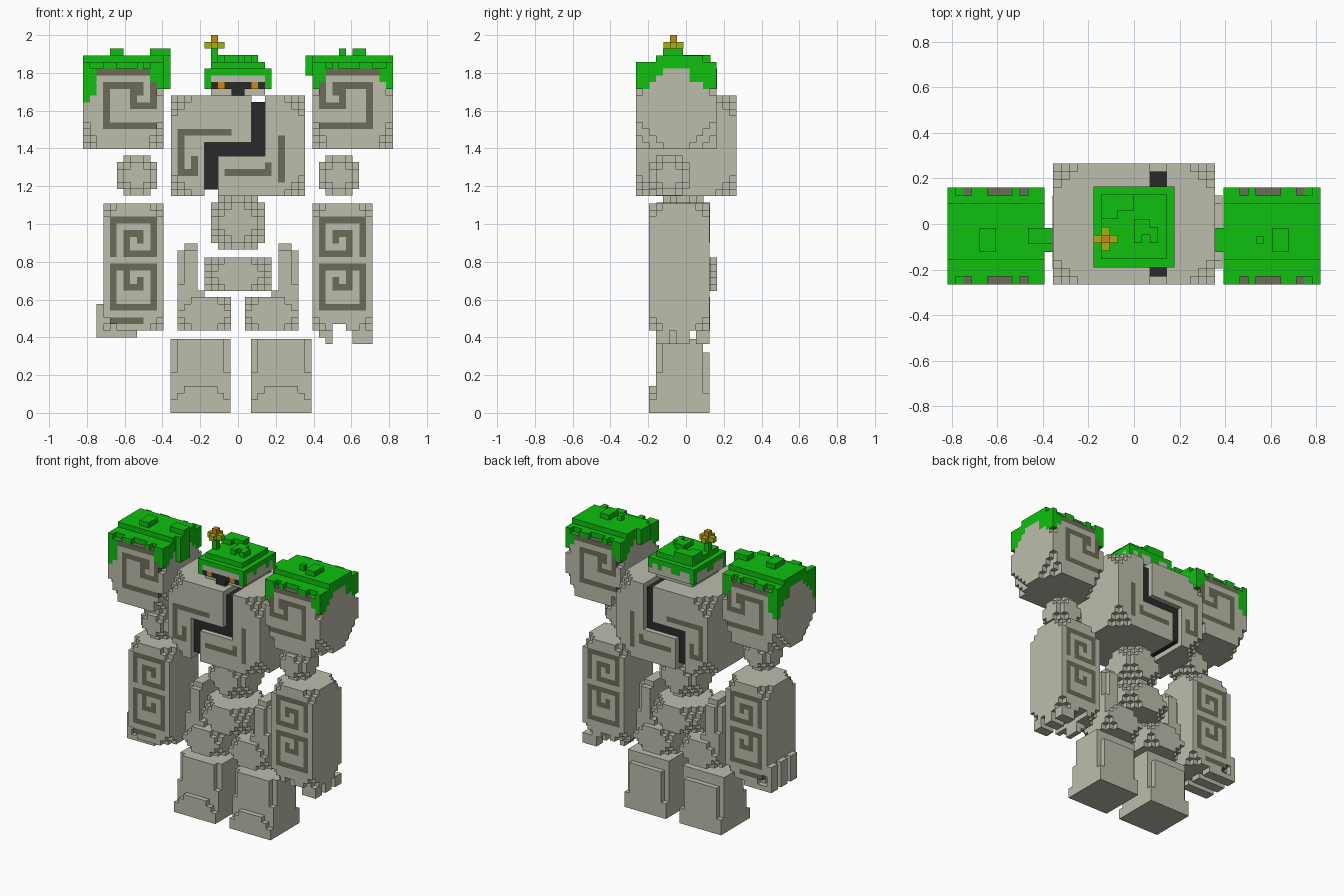
import bpy, bmesh

if "Cube" in bpy.data.objects:
    bpy.data.objects.remove(bpy.data.objects["Cube"])

V = 0.0355  # edge length of one block
STONE, CARVED, MOSS, BLACK, PETAL, ORANGE = range(6)


def make_material(name, rgb):
    lin = [((c / 255 + 0.055) / 1.055) ** 2.4 if c > 10 else c / 255 / 12.92 for c in rgb]
    mat = bpy.data.materials.new(name)
    mat.use_nodes = True
    mat.diffuse_color = (*lin, 1)
    mat.node_tree.nodes["Principled BSDF"].inputs["Base Color"].default_value = (*lin, 1)
    return mat


MATS = [make_material("stone", (188, 188, 172)), make_material("carved stone", (108, 108, 88)),
        make_material("moss", (14, 192, 14)), make_material("black", (42, 42, 42)),
        make_material("petal yellow", (166, 176, 16)), make_material("orange", (204, 138, 22))]


def fill(vox, x, y, z, mat):
    """Fill an inclusive range of blocks."""
    for i in range(x[0], x[1] + 1):
        for j in range(y[0], y[1] + 1):
            for k in range(z[0], z[1] + 1):
                vox[i, j, k] = mat


def cut(vox, x, y, z):
    for c in list(vox):
        if all(r[0] <= n <= r[1] for n, r in zip(c, (x, y, z))):
            del vox[c]


def rounded(nx, ny, nz, corner, weight=(1, 1, 1), edge=0):
    """Stone box with stepped corners, and optionally stepped edges."""
    vox = {}
    fill(vox, (0, nx - 1), (0, ny - 1), (0, nz - 1), STONE)
    for c in list(vox):
        d = [min(a, n - 1 - a) for a, n in zip(c, (nx, ny, nz))]
        s = sorted(d)
        if sum(a * w for a, w in zip(d, weight)) < corner or s[0] + s[1] < edge:
            del vox[c]
    return vox


def paint(vox, rects, ny, mat):
    """Colour front and back surface blocks inside (x0, x1, z0, z1) rectangles."""
    for x0, x1, z0, z1 in rects:
        for c in vox:
            if c[1] in (0, ny - 1) and x0 <= c[0] <= x1 and z0 <= c[2] <= z1:
                vox[c] = mat


def mirrored(vox, nx):
    return {(nx - 1 - i, j, k): m for (i, j, k), m in vox.items()}


# Each side of a block: direction and its four corners
SIDES = [((1, 0, 0), ((1, 0, 0), (1, 1, 0), (1, 1, 1), (1, 0, 1))),
         ((-1, 0, 0), ((0, 0, 0), (0, 0, 1), (0, 1, 1), (0, 1, 0))),
         ((0, 1, 0), ((0, 1, 0), (0, 1, 1), (1, 1, 1), (1, 1, 0))),
         ((0, -1, 0), ((0, 0, 0), (1, 0, 0), (1, 0, 1), (0, 0, 1))),
         ((0, 0, 1), ((0, 0, 1), (1, 0, 1), (1, 1, 1), (0, 1, 1))),
         ((0, 0, -1), ((0, 0, 0), (0, 1, 0), (1, 1, 0), (1, 0, 0)))]


def build(name, vox, origin):
    """Make a mesh from the exposed block sides."""
    bm = bmesh.new()
    verts = {}
    for c, mat in vox.items():
        for d, corners in SIDES:
            if tuple(a + b for a, b in zip(c, d)) in vox:
                continue
            loop = []
            for q in corners:
                p = tuple(a + b for a, b in zip(c, q))
                if p not in verts:
                    verts[p] = bm.verts.new([o + a * V for o, a in zip(origin, p)])
                loop.append(verts[p])
            bm.faces.new(loop).material_index = mat
    mesh = bpy.data.meshes.new(name)
    for m in MATS:
        mesh.materials.append(m)
    bm.to_mesh(mesh)
    bm.free()
    bpy.context.collection.objects.link(bpy.data.objects.new(name, mesh))


def build_side(name, vox, nx, origin, side):
    """Place a part designed for the right side, mirrored if it is the left."""
    if side == "left":
        vox, origin = mirrored(vox, nx), (-origin[0] - nx * V, *origin[1:])
    build(side + "_" + name, vox, origin)


# Chest with carved hooks and a sunken black band running all round
chest = rounded(20, 15, 15, 3)
paint(chest, [(1, 8, 9, 9), (1, 1, 3, 9), (1, 3, 3, 3), (3, 3, 3, 5),
              (16, 16, 2, 8), (8, 14, 3, 3), (14, 14, 3, 4)], 15, CARVED)
for x, z in [((12, 13), (6, 14)), ((5, 13), (6, 7)), ((5, 6), (0, 7))]:
    for y, inner in ((0, 1), (14, 13)):
        cut(chest, x, (y, y), z)
        fill(chest, x, (inner, inner), z, BLACK)
for x, z, inner in (((12, 13), 14, 13), ((5, 6), 0, 1)):
    cut(chest, x, (0, 14), (z, z))
    fill(chest, x, (1, 13), (inner, inner), BLACK)
build("chest", chest, (-0.355, -0.266, 1.148))

# Head with a black face band, eyes and a moss cap
head = {}
fill(head, (1, 8), (1, 8), (0, 0), STONE)
fill(head, (0, 9), (0, 9), (1, 2), STONE)
fill(head, (1, 8), (0, 0), (1, 1), BLACK)
fill(head, (4, 5), (0, 1), (0, 0), BLACK)
for x in (2, 7):
    fill(head, (x, x), (0, 0), (1, 1), ORANGE)
fill(head, (0, 9), (0, 9), (3, 3), MOSS)
fill(head, (1, 8), (1, 8), (4, 4), MOSS)
for x, y, z in ((0, 0, 1), (9, 0, 1), (0, 4, 2), (0, 5, 2), (9, 3, 2), (9, 7, 2),
                (0, 9, 1), (9, 9, 2), (3, 9, 2), (4, 9, 2), (7, 9, 2)):
    fill(head, (x, x), (y, y), (z, 3), MOSS)
for x, y in (((1, 2), (6, 8)), ((3, 4), (7, 8)), ((5, 6), (4, 5)), ((5, 5), (3, 5)), ((7, 7), (3, 4))):
    fill(head, x, y, (5, 5), MOSS)
HEAD = (-0.1775, -0.19, 1.6805)
build("head", head, HEAD)

# Flower on the head
flower = {}
fill(flower, (1, 1), (3, 3), (5, 6), MOSS)
fill(flower, (0, 2), (3, 3), (7, 7), PETAL)
fill(flower, (1, 1), (2, 4), (7, 7), PETAL)
fill(flower, (1, 1), (3, 3), (7, 8), ORANGE)
build("flower", flower, HEAD)

# Waist ball and pelvis
build("waist", rounded(8, 8, 8, 4, edge=1), (-0.142, -0.157, 0.865))
build("pelvis", rounded(10, 10, 5, 3), (-0.1775, -0.19, 0.645))

SHOULDER_SPIRAL = [(2, 10, 11, 11), (10, 10, 6, 11), (7, 10, 6, 6), (7, 7, 6, 8), (7, 8, 8, 8),
                   (3, 8, 9, 9), (3, 3, 3, 9), (3, 10, 3, 3)]
ARM_SPIRALS = [(1, 7, 16, 16), (1, 1, 11, 16), (7, 7, 11, 16), (3, 7, 11, 11), (3, 3, 11, 14),
               (3, 5, 14, 14), (5, 5, 13, 14), (1, 2, 9, 9), (1, 1, 3, 9), (1, 7, 3, 3),
               (7, 7, 3, 9), (3, 7, 9, 9), (3, 3, 6, 9), (3, 5, 6, 6), (5, 5, 6, 7)]
FINGERS = ((1, 2), (4, 5), (7, 8))

for side in ("right", "left"):
    right = side == "right"

    # Shoulder block with spiral, moss cap, drips and tufts
    sh = rounded(12, 12, 12, 4, (2, 1, 1))
    paint(sh, SHOULDER_SPIRAL, 12, CARVED)
    low = 7 if right else 10
    for i in range(12):
        for j in range(12):
            for k in range(9, 12):
                if (i, j, k) not in sh:
                    sh[i, j, k] = MOSS
    fill(sh, (0, 11), (1, 10), (12, 12), MOSS)
    fill(sh, (0, 11), (3, 9), (13, 13), MOSS)
    for y in (0, 11):
        for x in (0, 3, 4, 8, 10, 11):
            fill(sh, (x, x), (y, y), (12, 12), MOSS)
        fill(sh, (0, 0), (y, y), (low, 11), MOSS)
        fill(sh, (1, 1), (y, y), (low + 1, 11), MOSS)
        fill(sh, (11, 11), (y, y), (10, 11), MOSS)
    for y in (1, 2, 8, 9, 10):
        fill(sh, (0, 0), (y, y), (10 + y % 2, 11), MOSS)
    fill(sh, (12, 12), (4, 6), (9 if right else 11, 13), MOSS)
    fill(sh, (4, 5), (4, 6), (14, 14), MOSS)
    if right:
        fill(sh, (10, 12), (5, 6), (14, 14), MOSS)
    else:
        fill(sh, (4, 4), (6, 6), (14, 14), MOSS)
        fill(sh, (7, 7), (5, 5), (14, 14), MOSS)
    build_side("shoulder", sh, 12, (-0.82, -0.265, 1.396), side)

    # Elbow ball
    build_side("elbow", rounded(6, 6, 6, 3, edge=1), 6, (-0.641, -0.195, 1.15), side)

    # Forearm with a double spiral and stubby fingers
    arm = rounded(9, 9, 19, 2)
    paint(arm, ARM_SPIRALS, 9, CARVED)
    if right:
        paint(arm, [(0, 5, 1, 1)], 9, CARVED)
        for y in FINGERS:
            fill(arm, (-1, -1), y, (-1, 3), STONE)
            fill(arm, (0, 4), y, (-1, -1), STONE)
    else:
        cut(arm, (4, 5), (0, 8), (0, 0))
        for y in FINGERS:
            fill(arm, (0, 2), y, (-2, -1), STONE)
        fill(arm, (6, 7), (3, 5), (-1, -1), STONE)
        fill(arm, (6, 6), (3, 5), (-2, -1), STONE)
    build_side("forearm", arm, 9, (-0.713, -0.195, 0.435), side)

    # Thigh: low block with an outer hip column
    thigh = rounded(8, 8, 5, 2)
    fill(thigh, (0, 2), (1, 6), (4, 11), STONE)
    fill(thigh, (1, 2), (2, 5), (12, 12), STONE)
    cut(thigh, (0, 0), (1, 1), (7, 11))
    cut(thigh, (0, 0), (6, 6), (7, 11))
    fill(thigh, (3, 6), (1, 6), (5, 5), STONE)
    cut(thigh, (4, 6), (1, 6), (5, 5))
    build_side("thigh", thigh, 8, (-0.32, -0.157, 0.435), side)

    # Foot with a low toe step
    foot = rounded(9, 9, 11, 0)
    cut(foot, (0, 8), (0, 0), (4, 10))
    cut(foot, (0, 1), (0, 0), (3, 3))
    cut(foot, (7, 8), (0, 0), (3, 3))
    for x in (0, 8):
        cut(foot, (x, x), (0, 0), (2, 3))
        cut(foot, (x, x), (1, 1), (6, 10))
        cut(foot, (x, x), (8, 8), (3, 10))
    cut(foot, (0, 8), (8, 8), (9, 10))
    build(side + "_foot", foot, (-0.358 if right else 0.069, -0.195, 0.0))
